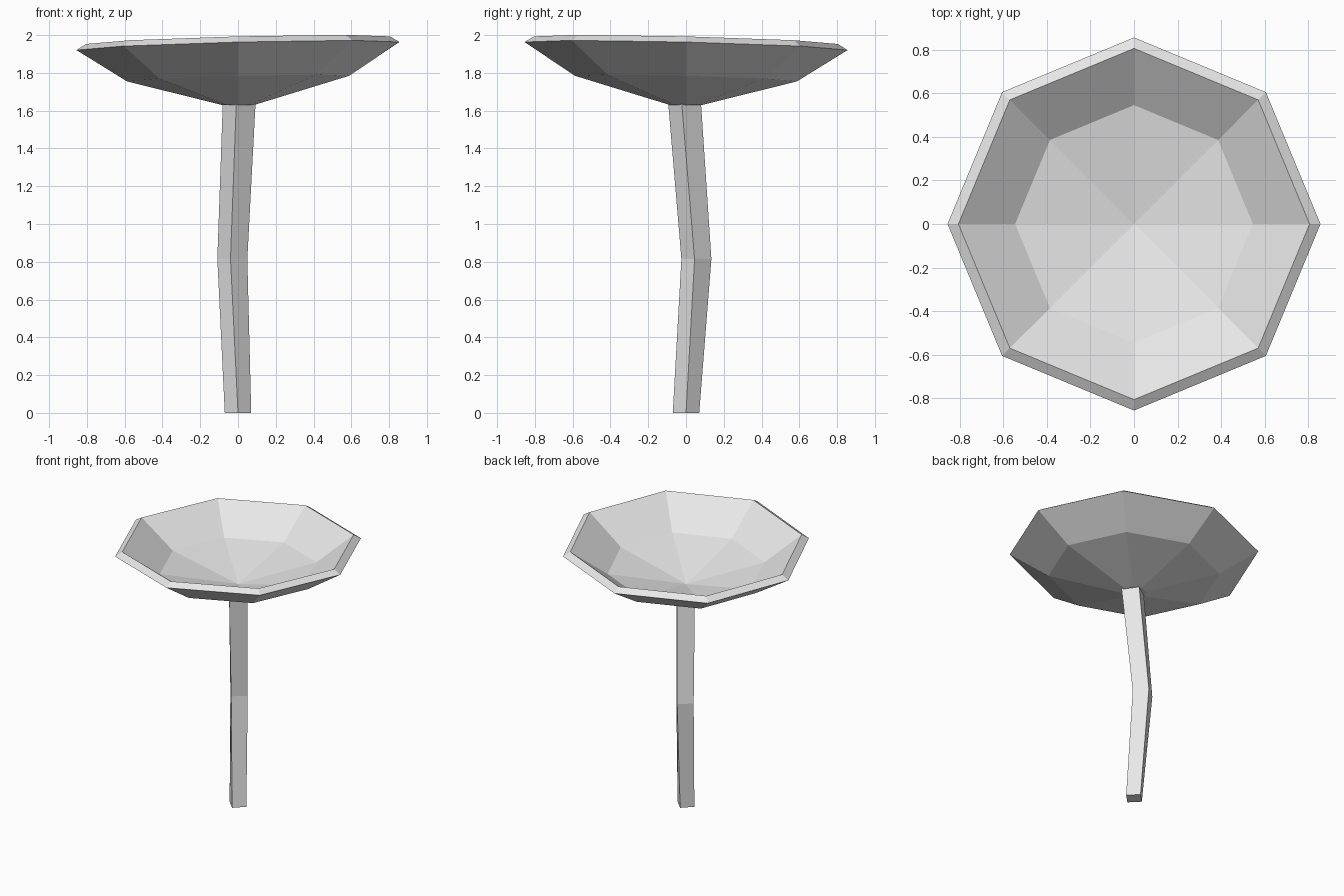
import bpy
import bmesh
from math import cos, sin, radians, tau
from mathutils import Vector

cube = bpy.data.objects.get("Cube")
if cube:
    bpy.data.objects.remove(cube, do_unlink=True)

# One plain grey for everything
grey = bpy.data.materials.new("plain grey")
grey.use_nodes = True
colour = (0.8, 0.8, 0.8, 1)
grey.diffuse_color = colour
grey.node_tree.nodes["Principled BSDF"].inputs["Base Color"].default_value = colour

TILT = 0.025  # the bowl rises slightly towards front left


def ring(bm, sides, radius, z, centre=(0, 0), twist=0, tilt=0):
    verts = []
    for i in range(sides):
        a = tau * i / sides + radians(twist)
        x, y = radius * cos(a), radius * sin(a)
        verts.append(bm.verts.new((x + centre[0], y + centre[1], z + tilt * (x - y))))
    return verts


def bridge(bm, lower, upper):
    n = len(lower)
    for i in range(n):
        j = (i + 1) % n
        bm.faces.new((lower[i], lower[j], upper[j], upper[i]))


def finish(bm, name):
    bmesh.ops.recalc_face_normals(bm, faces=bm.faces)
    mesh = bpy.data.meshes.new(name)
    bm.to_mesh(mesh)
    bm.free()
    mesh.materials.append(grey)
    obj = bpy.data.objects.new(name, mesh)
    bpy.context.collection.objects.link(obj)
    return obj


# Stalk: bent, slightly twisted four-sided post
bm = bmesh.new()
stalk = [
    ring(bm, 4, 0.07, 0),
    ring(bm, 4, 0.08, 0.815, (-0.03, 0.055), -7),
    ring(bm, 4, 0.088, 1.635, (0.006, -0.007), -10),
]
for low, high in zip(stalk, stalk[1:]):
    bridge(bm, low, high)
bm.faces.new(stalk[0])
bm.faces.new(stalk[-1])
finish(bm, "stalk")

# Bowl: eight-sided shell, from the underside over the lip to the inner floor
bm = bmesh.new()
bowl = [ring(bm, 8, 0.085, 1.63)]
for radius, z in [(0.588, 1.77), (0.855, 1.942), (0.805, 1.973), (0.545, 1.785)]:
    bowl.append(ring(bm, 8, radius, z, tilt=TILT))
for low, high in zip(bowl, bowl[1:]):
    bridge(bm, low, high)
bm.faces.new(bowl[0])
middle = bm.verts.new(Vector((0, 0, 1.665)))
floor = bowl[-1]
for i in range(len(floor)):
    bm.faces.new((floor[i], floor[(i + 1) % len(floor)], middle))
finish(bm, "bowl")
